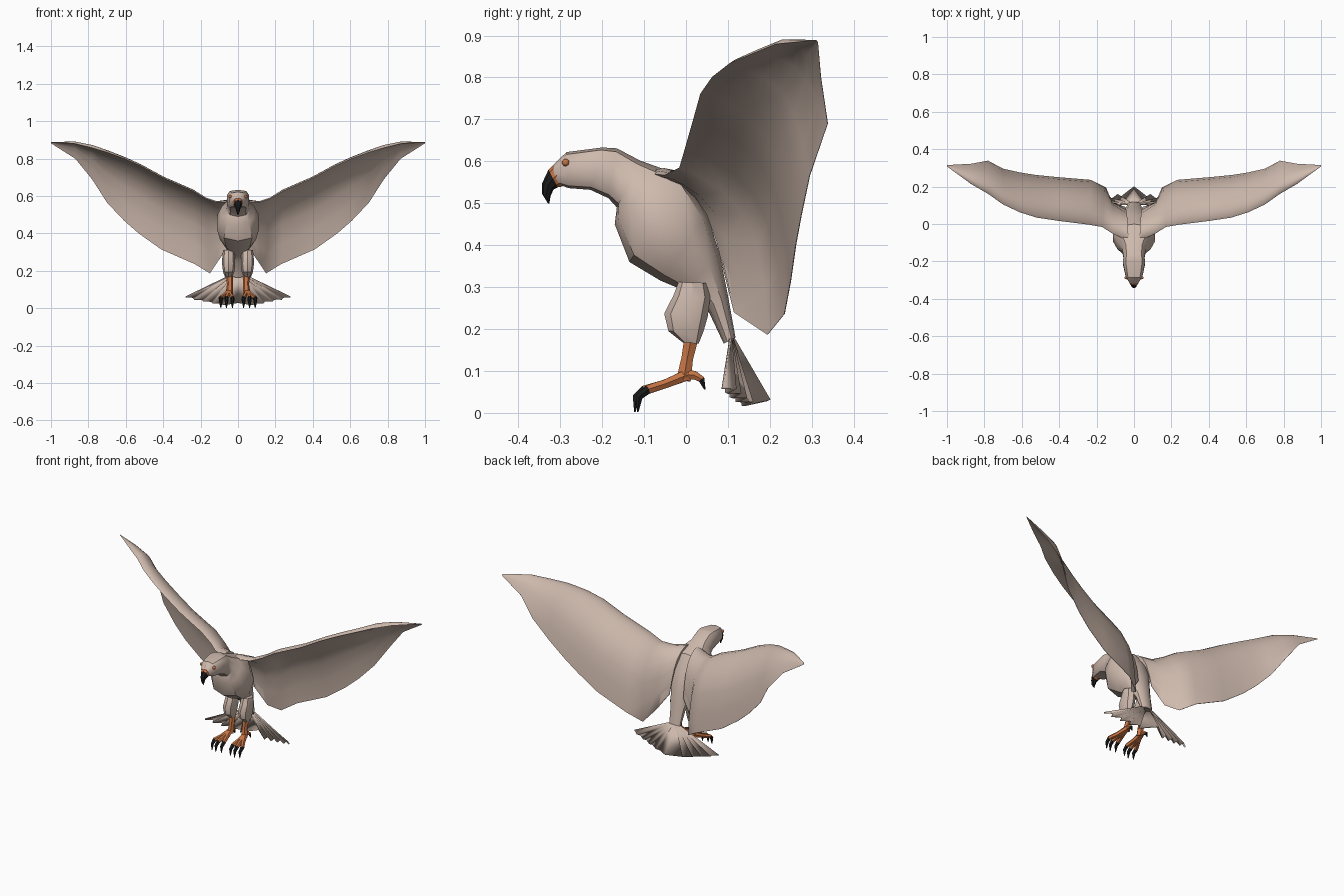
import bpy, bmesh, math
from mathutils import Vector as V

cube = bpy.data.objects.get("Cube")
if cube:
    bpy.data.objects.remove(cube, do_unlink=True)


def material(name, rgb):
    m = bpy.data.materials.new(name)
    m.use_nodes = True
    m.diffuse_color = (*rgb, 1)
    bsdf = m.node_tree.nodes["Principled BSDF"]
    bsdf.inputs["Base Color"].default_value = (*rgb, 1)
    bsdf.inputs["Roughness"].default_value = 0.9
    return m


PLUMAGE = material("beige plumage", (0.62, 0.49, 0.42))
ORANGE = material("orange skin", (0.58, 0.18, 0.06))
BLACK = material("black horn", (0.012, 0.012, 0.012))


def finish(name, bm, mats, mirror=False, angle=35):
    bmesh.ops.recalc_face_normals(bm, faces=bm.faces[:])
    mesh = bpy.data.meshes.new(name)
    bm.to_mesh(mesh)
    bm.free()
    for m in mats:
        mesh.materials.append(m)
    ob = bpy.data.objects.new(name, mesh)
    bpy.context.collection.objects.link(ob)
    if mirror:
        ob.modifiers.new("Mirror", 'MIRROR').use_mirror_merge = False
    bpy.ops.object.select_all(action='DESELECT')
    ob.select_set(True)
    bpy.context.view_layer.objects.active = ob
    bpy.ops.object.shade_smooth_by_angle(angle=math.radians(angle))
    return ob


def loft(name, rings, mats, switch=None, mirror=False, angle=35):
    """Skin closed rings; segments from index `switch` on use the second material."""
    bm = bmesh.new()
    loops = [[bm.verts.new(p) for p in r] for r in rings]
    n = len(loops[0])
    for s, (a, b) in enumerate(zip(loops, loops[1:])):
        for i in range(n):
            j = (i + 1) % n
            f = bm.faces.new((a[i], a[j], b[j], b[i]))
            f.material_index = int(switch is not None and s >= switch)
    bm.faces.new(loops[0])
    bm.faces.new(loops[-1]).material_index = int(switch is not None)
    return finish(name, bm, mats, mirror, angle)


def section(ty, tz, by, bz, w, p=0.85, cx=0, n=10):
    """Rounded cross-section between two points of the side profile; low p is boxier."""
    top, bot = V((cx, ty, tz)), V((cx, by, bz))
    mid, half = (top + bot) / 2, (top - bot) / 2
    ring = []
    for i in range(n):
        c, s = math.cos(math.tau * i / n), math.sin(math.tau * i / n)
        ring.append(mid + half * math.copysign(abs(c) ** p, c)
                    + V((w * math.copysign(abs(s) ** p, s), 0, 0)))
    return ring


def tube(points, radii, n=6):
    """Round rings following a path."""
    pts = [V(p) for p in points]
    rings = []
    for i, p in enumerate(pts):
        d = (pts[min(i + 1, len(pts) - 1)] - pts[max(i - 1, 0)]).normalized()
        u = V((1, 0, 0))
        u = (u - d * u.dot(d)).normalized()
        v = d.cross(u)
        rings.append([p + radii[i] * (u * math.cos(math.tau * k / n) + v * math.sin(math.tau * k / n))
                      for k in range(n)])
    return rings


# Head, neck, chest and rump
body = [(-.318, .59, -.31, .547, .024, .8), (-.285, .622, -.28, .536, .046, .65),
        (-.20, .633, -.228, .532, .06, .6), (-.165, .631, -.185, .512, .059, .7),
        (-.11, .602, -.165, .49, .066), (-.06, .584, -.17, .45, .092),
        (0, .56, -.135, .36, .118), (.05, .475, -.06, .315, .10),
        (.08, .38, 0, .29, .065), (.10, .28, .05, .25, .045), (.118, .18, .09, .165, .036)]
loft("body", [section(*r) for r in body], [PLUMAGE])

# Hooked beak: orange base, black hook
beak = [(-.302, .606, -.295, .54, .032), (-.328, .58, -.306, .538, .023),
        (-.343, .548, -.316, .533, .015), (-.343, .522, -.323, .517, .009),
        (-.329, .499, -.326, .5, .002)]
loft("beak", [section(*r, p=1, n=8) for r in beak], [ORANGE, BLACK], switch=1)

# Eyes
bm = bmesh.new()
bmesh.ops.create_icosphere(bm, subdivisions=2, radius=0.009)
bmesh.ops.translate(bm, verts=bm.verts[:], vec=(.042, -.287, .597))
finish("eyes", bm, [ORANGE], mirror=True)

# Wings: cambered sections from shoulder to tip (leading point, trailing point)
stations = [((.03, -.085, .575), (.045, .09, .34)), ((.115, -.045, .57), (.115, .115, .24)),
            ((.17, -.01, .588), (.15, .195, .187)), ((.24, .002, .63), (.23, .235, .236)),
            ((.40, .022, .70), (.41, .25, .315)), ((.52, .04, .765), (.53, .262, .40)),
            ((.61, .068, .805), (.61, .275, .47)), ((.70, .11, .838), (.70, .295, .565)),
            ((.78, .165, .862), (.78, .338, .69)), ((.87, .215, .882), (.87, .322, .80)),
            ((1, .308, .889), (1, .315, .882))]
CHORD = (0, .04, .1, .22, .38, .55, .78, 1)
THICK = (.4, .9, 1, .8, .5, .3, .15, .06)


def wing_section(lead, trail):
    a, b = V(lead), V(trail)
    c = b - a
    back = V((0, -c.z, c.y)).normalized()
    thick = .017 * min(1, c.length / .3)
    upper, lower = [], []
    for t, h in zip(CHORD, THICK):
        mid = a + c * t + back * (.195 * c.length * math.sin(math.pi * t ** .75))
        upper.append(mid + back * thick * h)
        lower.append(mid - back * thick * h)
    return upper + lower[::-1]


loft("wings", [wing_section(*s) for s in stations], [PLUMAGE], mirror=True, angle=50)

# Pleated tail fan with a broad middle feather
tips = [(0, .198, .03), (.08, .137, .016), (.135, .122, .026), (.185, .108, .036),
        (.235, .096, .047), (.28, .087, .06)]
half = [V(tips[0])]
for tip, following in zip(tips[1:], tips[2:]):
    half += [V(tip), V(tip).lerp(V(following), .15) + V((0, .022, .008))]
half.append(V(tips[-1]))
fan = [V((-p.x, p.y, p.z)) for p in half[:0:-1]] + half
bm = bmesh.new()
outer = [bm.verts.new(p) for p in fan]
inner = [bm.verts.new((p.x * .13, .1 + p.y * .06, .178)) for p in fan]
for i in range(len(fan) - 1):
    bm.faces.new((inner[i], inner[i + 1], outer[i + 1], outer[i]))
tail = finish("tail", bm, [PLUMAGE], angle=10)
solid = tail.modifiers.new("Thickness", 'SOLIDIFY')
solid.thickness = .008
solid.offset = 0

# Feathered thighs
thigh = [(-.018, .312, .05, .31, .03), (-.03, .28, .058, .275, .034),
         (-.052, .237, .052, .23, .035), (-.042, .195, .042, .195, .03),
         (-.008, .168, .03, .165, .02)]
loft("thighs", [section(*r, p=1, cx=.05, n=8) for r in thigh], [PLUMAGE], mirror=True)

# Shanks
loft("shanks", tube([(.046, .014, .185), (.043, .003, .13), (.046, -.006, .078)],
                    [.02, .016, .02]), [ORANGE], mirror=True)

# Toes with black claws
for label, x, reach in (("inner", .03, 0), ("middle", .062, .007), ("outer", .092, 0)):
    path = [(.048, .002, .09), (.048 + (x - .048) * .5, -.05, .069),
            (x, -.092 - reach, .055), (x, -.112 - reach, .038), (x, -.115 - reach, .002)]
    loft(label + "_toes", tube(path, [.015, .012, .012, .01, .002]),
         [ORANGE, BLACK], switch=2, mirror=True)
hind = [(.048, -.01, .09), (.05, .02, .09), (.052, .037, .08), (.052, .045, .056)]
loft("hind_toes", tube(hind, [.014, .012, .009, .002]), [ORANGE, BLACK], switch=2, mirror=True)
